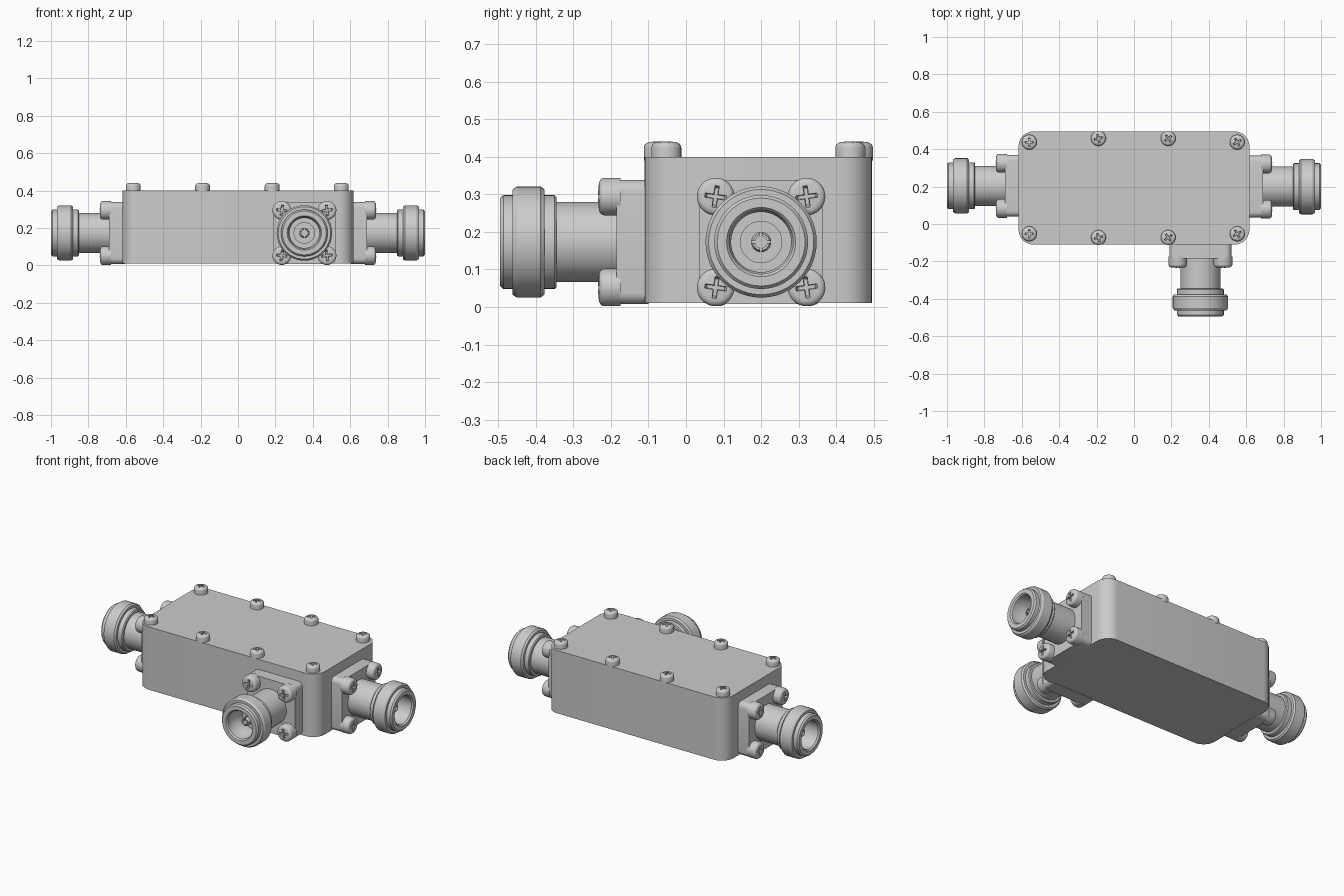
import bpy, bmesh, math
from mathutils import Matrix, Vector

if "Cube" in bpy.data.objects:
    bpy.data.objects.remove(bpy.data.objects["Cube"])


def finish(bm, name):
    bmesh.ops.remove_doubles(bm, verts=bm.verts, dist=1e-5)
    bmesh.ops.recalc_face_normals(bm, faces=bm.faces)
    me = bpy.data.meshes.new(name)
    bm.to_mesh(me)
    bm.free()
    return smooth(me)


def smooth(me):
    me.shade_smooth()
    me.set_sharp_from_angle(angle=math.radians(32))
    return me


def lathe(name, profile, steps=48):
    """Spin an (r, z) profile around z."""
    bm = bmesh.new()
    vs = [bm.verts.new((r, 0, z)) for r, z in profile]
    es = [bm.edges.new(p) for p in zip(vs, vs[1:])]
    bmesh.ops.spin(bm, geom=vs + es, cent=(0, 0, 0), axis=(0, 0, 1),
                   angle=math.tau, steps=steps)
    return finish(bm, name)


def prism(name, pts, z0, z1, base_scale=1.0):
    """Extrude a 2D outline from z0 to z1, optionally tapering the base."""
    bm = bmesh.new()
    lo = [bm.verts.new((x * base_scale, y * base_scale, z0)) for x, y in pts]
    hi = [bm.verts.new((x, y, z1)) for x, y in pts]
    bm.faces.new(lo)
    bm.faces.new(hi)
    n = len(pts)
    for i in range(n):
        j = (i + 1) % n
        bm.faces.new((lo[i], lo[j], hi[j], hi[i]))
    return finish(bm, name)


def rounded_rect(hx, hy, r, seg=10):
    pts = []
    for k, (sx, sy) in enumerate([(1, 1), (-1, 1), (-1, -1), (1, -1)]):
        for i in range(seg + 1):
            a = math.pi / 2 * (k + i / seg)
            pts.append((sx * (hx - r) + r * math.cos(a),
                        sy * (hy - r) + r * math.sin(a)))
    return pts


def plus_outline(length, w):
    pts = []
    for k in range(4):
        c, s = [(1, 0), (0, 1), (-1, 0), (0, -1)][k]
        for x, y in [(length, -w), (length, w), (w, w)]:
            pts.append((x * c - y * s, x * s + y * c))
    return pts


def place(name, me, matrix):
    ob = bpy.data.objects.new(name, me)
    ob.matrix_world = matrix
    bpy.context.collection.objects.link(ob)
    return ob


def cut(me, cutter_me, name):
    """Return a new mesh: me minus cutter_me."""
    a = place("cut_target", me, Matrix())
    b = place("cutter", cutter_me, Matrix())
    b.hide_render = True
    mod = a.modifiers.new("cut", 'BOOLEAN')
    mod.operation, mod.solver, mod.object = 'DIFFERENCE', 'EXACT', b
    dg = bpy.context.evaluated_depsgraph_get()
    out = bpy.data.meshes.new_from_object(a.evaluated_get(dg))
    out.name = name
    bpy.data.objects.remove(a)
    bpy.data.objects.remove(b)
    return smooth(out)


def screw_mesh(name, r, h):
    """Pan head with a tapered cross recess."""
    f = 0.018
    prof = [(0, -0.01), (r, -0.01), (r, h - f)]
    prof += [(r - f + f * math.cos(a), h - f + f * math.sin(a) * 0.85)
             for a in (math.pi / 10 * i for i in range(1, 6))]
    prof.append((0, h))
    recess = prism("recess", plus_outline(r * 0.66, r * 0.13), h - 0.022, h + 0.01, 0.7)
    return cut(lathe(name, prof, 32), recess, name)


T = Matrix.Translation

# Housing with rounded vertical corners
body_y = 0.1925
place("housing", prism("housing", rounded_rect(0.617, 0.3025, 0.08), 0.01, 0.40),
      T((0, body_y, 0)))

# Lid screws
lid_screw = screw_mesh("lid_screw", 0.04, 0.042)
for i, (x, dy, turn) in enumerate([(-0.56, 0.245, 0), (-0.19, 0.265, 15),
                                   (0.183, 0.265, 35), (0.552, 0.245, 30)]):
    for side, sy in (("back", 1), ("front", -1)):
        place(f"lid_screw_{side}_{i + 1}", lid_screw,
              T((x, body_y + sy * dy, 0.40))
              @ Matrix.Rotation(math.radians(turn), 4, 'Z'))

# Shared connector parts, local z points outward
flange = prism("flange", rounded_rect(0.165, 0.165, 0.03, 6), -0.01, 0.075)
barrel = lathe("barrel", [
    (0, 0.06), (0.107, 0.06), (0.107, 0.235), (0.12, 0.235), (0.125, 0.24),
    (0.125, 0.267), (0.14, 0.267), (0.148, 0.277), (0.148, 0.34), (0.14, 0.352),
    (0.125, 0.352), (0.125, 0.376), (0.117, 0.385), (0.092, 0.385), (0.085, 0.376),
    (0.085, 0.31), (0.08, 0.30), (0.08, 0.24), (0.055, 0.24), (0.055, 0.22), (0, 0.22)])
pin = lathe("pin", [(0, 0.21), (0.027, 0.21), (0.027, 0.322), (0.022, 0.33),
                    (0.016, 0.33), (0.016, 0.285), (0, 0.285)], 24)
pin = cut(pin, prism("slots", plus_outline(0.04, 0.003), 0.285, 0.35), "pin")
flange_screw = screw_mesh("flange_screw", 0.05, 0.05)


def connector(prefix, origin, out):
    z = Vector(out)
    y = Vector((0, 0, 1))
    x = y.cross(z)
    m = T(origin) @ Matrix((x, y, z)).transposed().to_4x4()
    place(prefix + "_flange", flange, m)
    place(prefix + "_barrel", barrel, m)
    place(prefix + "_pin", pin, m)
    for k, (sx, sy) in enumerate([(-1, -1), (1, -1), (1, 1), (-1, 1)]):
        place(f"{prefix}_screw_{k + 1}", flange_screw,
              m @ T((sx * 0.121, sy * 0.121, 0.075))
              @ Matrix.Rotation(math.radians(8 * sx), 4, 'Z'))


connector("right_connector", (0.615, 0.2, 0.173), (1, 0, 0))
connector("left_connector", (-0.615, 0.204, 0.173), (-1, 0, 0))
connector("front_connector", (0.355, -0.11, 0.173), (0, -1, 0))
